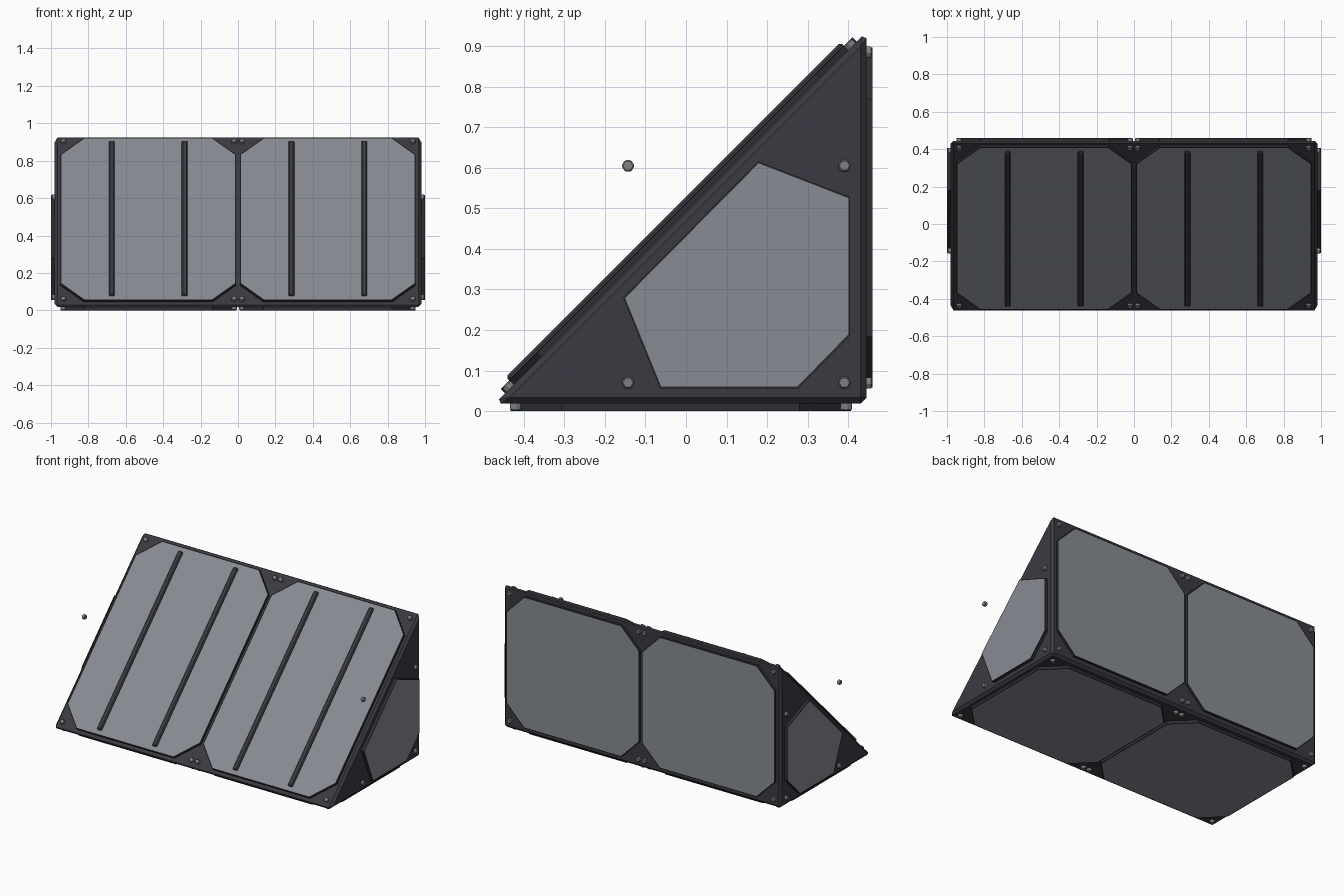
import bpy, bmesh, math
from mathutils import Vector

if "Cube" in bpy.data.objects:
    bpy.data.objects.remove(bpy.data.objects["Cube"])


def material(name, rgb):
    m = bpy.data.materials.new(name)
    m.diffuse_color = (*rgb, 1)
    m.use_nodes = True
    m.node_tree.nodes["Principled BSDF"].inputs["Base Color"].default_value = m.diffuse_color
    return m


FRAME = material("dark frame", (0.045, 0.042, 0.055))
TRIM = material("black trim", (0.028, 0.028, 0.032))
PANEL = material("grey panel", (0.245, 0.26, 0.29))
BOLT = material("bolt metal", (0.21, 0.22, 0.24))


def prism(name, pts, place, h, mats, z0=0.0, bevel=0.0, rim=0.0):
    """Extrude an outline along the normal of a placement (origin, u, v, n)."""
    o, u, v, n = (Vector(a) for a in place)
    bm = bmesh.new()
    verts = [bm.verts.new(o + u * a + v * b + n * z0) for a, b in pts]
    base = bm.faces.new(verts)
    ext = bmesh.ops.extrude_face_region(bm, geom=[base])["geom"]
    top = [g for g in ext if isinstance(g, bmesh.types.BMFace)][0]
    bmesh.ops.translate(bm, verts=top.verts[:], vec=n * (h - z0))
    bmesh.ops.recalc_face_normals(bm, faces=bm.faces[:])
    if rim:
        bmesh.ops.inset_region(bm, faces=[top], thickness=rim)
        top.material_index = 1
    if bevel:
        bmesh.ops.bevel(bm, geom=bm.edges[:], offset=bevel, segments=1,
                        affect='EDGES', profile=0.5)
    bmesh.ops.recalc_face_normals(bm, faces=bm.faces[:])
    me = bpy.data.meshes.new(name)
    bm.to_mesh(me)
    bm.free()
    for m in mats:
        me.materials.append(m)
    ob = bpy.data.objects.new(name, me)
    bpy.context.collection.objects.link(ob)
    return ob


def octagon(cx, cy, hx, hy, c):
    pts = [(hx, hy - c), (hx - c, hy), (c - hx, hy), (-hx, hy - c),
           (-hx, c - hy), (c - hx, -hy), (hx - c, -hy), (hx, c - hy)]
    return [(cx + a, cy + b) for a, b in pts]


def bolt(name, x, y, place, h):
    r = 0.016
    hexagon = [(x + r * math.cos(i * math.pi / 3), y + r * math.sin(i * math.pi / 3))
               for i in range(6)]
    prism(name, hexagon, place, h, [BOLT], z0=-0.004, bevel=0.003)


# Wedge body with bevelled edges
prism("wedge_body", [(-0.472, 0.018), (0.445, 0.018), (0.445, 0.935)],
      ((-0.98, 0, 0), (0, 1, 0), (0, 0, 1), (1, 0, 0)), 1.96, [FRAME], bevel=0.015)

# Paired octagonal panels and corner bolts on slope, back and bottom
s = math.sqrt(0.5)
SLOPE = ((0, -0.0125, 0.4775), (1, 0, 0), (0, s, s), (0, -s, s))
BACK = ((0, 0.445, 0.4775), (1, 0, 0), (0, 0, 1), (0, 1, 0))
BOTTOM = ((0, -0.0125, 0.018), (1, 0, 0), (0, 1, 0), (0, 0, -1))
for side, place, half, by, thick in (("slope", SLOPE, 0.614, 0.596, 0.0156),
                                     ("back", BACK, 0.420, 0.408, 0.015),
                                     ("bottom", BOTTOM, 0.420, 0.408, 0.018)):
    for sx in (-1, 1):
        prism(side + "_panel", octagon(sx * 0.48, 0, 0.470, half, 0.127), place,
              thick, [TRIM, PANEL], rim=0.006)
        for bx in (0.021, 0.934):
            for sy in (-1, 1):
                bolt(side + "_bolt", sx * bx, sy * by, place, thick - 0.001)

# Raised ribs on the slope
for x in (-0.675, -0.285, 0.285, 0.675):
    w, l = 0.016, 0.584
    prism("slope_rib", [(x - w, -l), (x + w, -l), (x + w, l), (x - w, l)],
          SLOPE, 0.027, [FRAME], z0=0.01, bevel=0.006)

# End panels and bolts (the fourth bolt floats clear of the slope)
END = [(-0.155, 0.28), (0.178, 0.616), (0.405, 0.528), (0.405, 0.187),
       (0.277, 0.056), (-0.064, 0.056)]
for sx in (-1, 1):
    place = ((sx * 0.98, 0, 0), (0, 1, 0), (0, 0, 1), (sx, 0, 0))
    prism("end_panel", END, place, 0.02, [TRIM, PANEL], rim=0.005)
    for y in (-0.143, 0.391):
        for z in (0.07, 0.605):
            bolt("end_bolt", y, z, place, 0.016)
